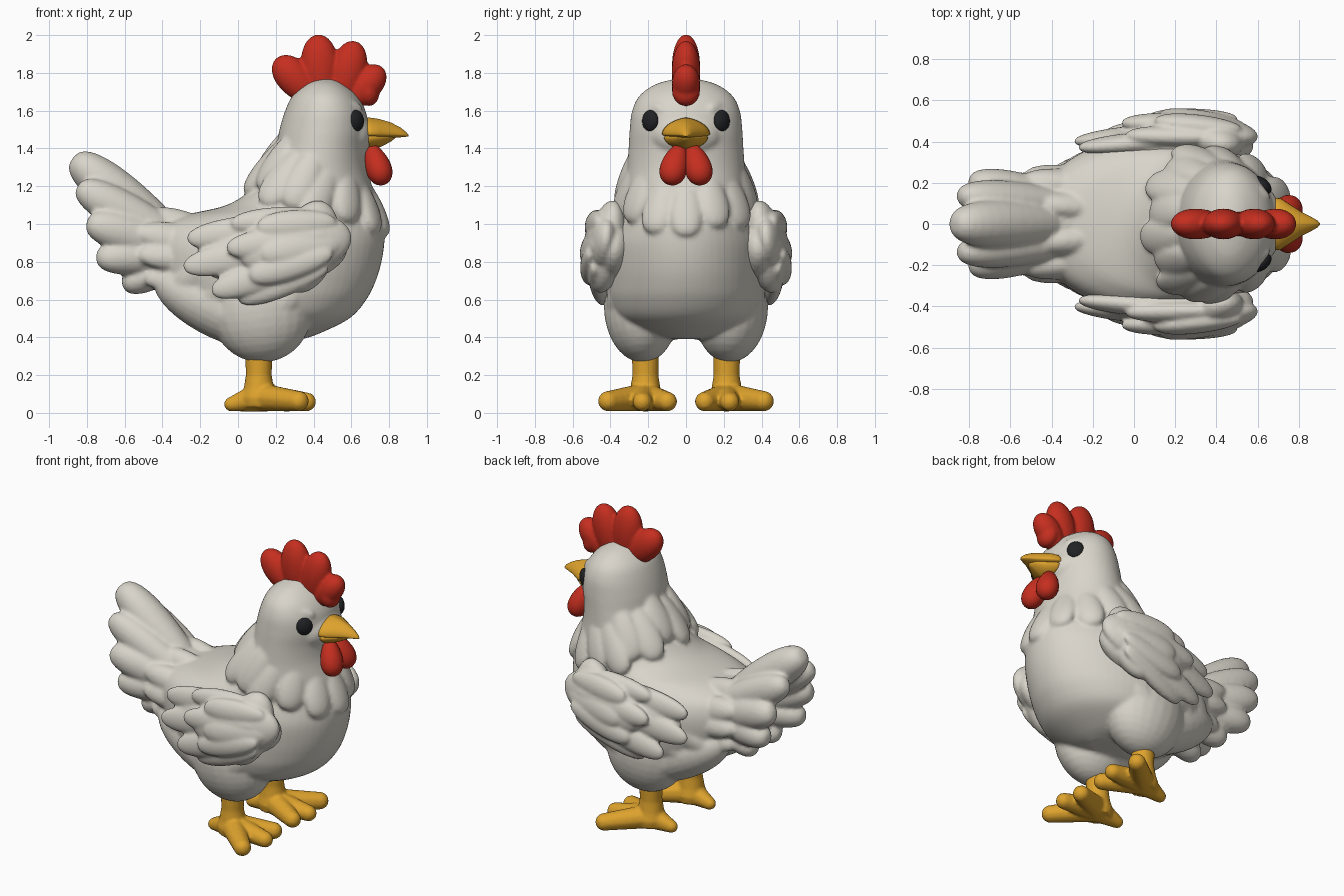
import bpy, bmesh, math
from mathutils import Vector, Matrix

if "Cube" in bpy.data.objects:
    bpy.data.objects.remove(bpy.data.objects["Cube"])


def material(name, rgb):
    m = bpy.data.materials.new(name)
    m.use_nodes = True
    m.diffuse_color = (*rgb, 1)
    bsdf = m.node_tree.nodes["Principled BSDF"]
    bsdf.inputs["Base Color"].default_value = (*rgb, 1)
    bsdf.inputs["Roughness"].default_value = 0.7
    return m


WHITE = material("feather white", (0.69, 0.66, 0.59))
RED = material("comb red", (0.56, 0.028, 0.014))
GOLD = material("beak gold", (0.73, 0.365, 0.026))
BLACK = material("eye black", (0.015, 0.016, 0.018))


def finish(name, bm, mat, voxel=None, smooth=2):
    """Turn a bmesh into a smooth object, optionally fused into one skin."""
    bmesh.ops.recalc_face_normals(bm, faces=bm.faces[:])
    for f in bm.faces:
        f.smooth = True
    me = bpy.data.meshes.new(name)
    bm.to_mesh(me)
    bm.free()
    me.materials.append(mat)
    ob = bpy.data.objects.new(name, me)
    bpy.context.collection.objects.link(ob)
    if voxel:
        r = ob.modifiers.new("fuse", 'REMESH')
        r.mode = 'VOXEL'
        r.voxel_size = voxel
        r.use_smooth_shade = True
        s = ob.modifiers.new("soften", 'SMOOTH')
        s.factor = 0.5
        s.iterations = smooth


def lobe(bm, a, b, width, thick, normal=(0, 1, 0), taper=0.0, blunt=0.0):
    """Egg-shaped lobe from a to b; thin along normal, fatter at b by taper."""
    a, b = Vector(a), Vector(b)
    axis = (b - a).normalized()
    side = axis.cross(Vector(normal)).normalized()
    out = side.cross(axis)
    frame = Matrix((out, side, axis)).transposed()
    half = (b - a).length / 2
    made = bmesh.ops.create_uvsphere(bm, u_segments=24, v_segments=18, radius=1)
    for v in made["verts"]:
        k = (1 + taper * v.co.z) * max(1 - v.co.z ** 2, .001) ** -blunt
        v.co = (a + b) / 2 + frame @ Vector(
            (v.co.x * thick * k, v.co.y * width * k, v.co.z * half))


def loft(bm, rings):
    """Skin a list of equal-length point rings and cap both ends."""
    loops = [[bm.verts.new(p) for p in r] for r in rings]
    n = len(loops[0])
    for lo, hi in zip(loops, loops[1:]):
        for i in range(n):
            bm.faces.new((lo[i], lo[(i + 1) % n], hi[(i + 1) % n], hi[i]))
    bm.faces.new(loops[0])
    bm.faces.new(loops[-1])


# Body, neck and head: height, back x, front x, half width
ROWS = [
    (.39, .08, .34, .08), (.42, -.06, .43, .22), (.5, -.24, .59, .36),
    (.6, -.38, .68, .415), (.7, -.46, .73, .43), (.8, -.5, .76, .435),
    (.9, -.5, .775, .43), (.98, -.46, .775, .40), (1.04, -.32, .76, .365),
    (1.1, -.06, .74, .345), (1.2, .09, .71, .325), (1.3, .16, .685, .312),
    (1.4, .2, .68, .304), (1.5, .22, .69, .298), (1.6, .25, .675, .285),
    (1.68, .29, .63, .245), (1.74, .36, .56, .16), (1.77, .43, .5, .05)]


def dense(rows, steps=5):
    """Catmull-Rom resampling of the profile rows."""
    result = []
    for i in range(len(rows) - 1):
        quad = [rows[max(i - 1, 0)], rows[i], rows[i + 1],
                rows[min(i + 2, len(rows) - 1)]]
        for j in range(steps):
            t = j / steps
            result.append([b + t / 2 * (c - a + t * (2 * a - 5 * b + 4 * c - d
                           + t * (3 * (b - c) + d - a)))
                           for a, b, c, d in zip(*quad)])
    return result + [rows[-1]]


PROFILE = dense(ROWS)


def ring_point(row, ang):
    z, x0, x1, w = row
    return Vector(((x0 + x1) / 2 + (x1 - x0) / 2 * math.cos(ang),
                   w * math.sin(ang), z))


def skin(z, ang):
    """Point on the body surface nearest a height, at a heading (0 = front)."""
    return ring_point(min(PROFILE, key=lambda r: abs(r[0] - z)), ang)


bm = bmesh.new()
SEG = 64
loft(bm, [[ring_point(r, math.tau * i / SEG) for i in range(SEG)] for r in PROFILE])

# Thighs, flanks, flank feathers and brows
for s in (1, -1):
    lobe(bm, (.16, s * .22, .27), (.08, s * .26, .86), .27, .195, taper=-.05)
    lobe(bm, (.28, s * .21, .39), (-.44, s * .18, .72), .17, .17)
    for x, z in ((.04, .42), (-.08, .47), (-.2, .55), (-.32, .63)):
        lobe(bm, (x + .3, s * .37, z + .24), (x - .02, s * (.34 + x * .3), z),
             .09, .06, (0, s, -.3), .1, .08)
    lobe(bm, (.52, s * .22, 1.63), (.66, s * .12, 1.6), .04, .03, (1, s, 0))
# Face bulge behind the beak
lobe(bm, (.44, 0, 1.47), (.715, 0, 1.47), .2, .13, (0, 0, 1), 0, .08)

# Hackle fringe round the base of the neck
COUNT = 15
for i in range(COUNT):
    ang = math.tau * i / COUNT
    tip_z = 1.05 - .115 * math.cos(ang) + .03 * (i % 2)
    out = Vector((math.cos(ang), math.sin(ang), .15))
    tip, root = skin(tip_z, ang) + out * .006, skin(tip_z + .3, ang) - out * .035
    lobe(bm, root, tip, .085, .046, out, .22, .1)

# Tail fan: one upright centre feather and mirrored side feathers
lobe(bm, (-.25, 0, .86), (-.875, 0, 1.35), .115, .115, (.6, 0, .8), .22, .14)
FAN = [(-.85, .14, 1.2, .105), (-.80, .21, 1.01, .105),
       (-.75, .2, .82, .095), (-.61, .13, .67, .08)]
for s in (1, -1):
    for x, y, z, w in FAN:
        lobe(bm, (-.2, s * .08, .84), (x, s * y, z), w, .09, (-.2, s, .2), .2, .12)
    # Short coverts over the tail root
    for x, y, z in ((-.49, .1, 1.05), (-.54, .22, .96), (-.53, .24, .84),
                    (-.5, .2, .71)):
        lobe(bm, (-.1, s * y * .8, z * .5 + .4), (x, s * y, z), .085, .065,
             (-.1, s, .4), 0, .05)
lobe(bm, (-.1, 0, .92), (-.52, 0, 1.02), .16, .08, (0, 0, 1))
lobe(bm, (-.1, 0, .84), (-.6, 0, .80), .22, .16, (0, 0, 1))
finish("body", bm, WHITE, .013, 3)

# Wings: a filled shoulder with three layers of swept-back feathers
QUILLS = [((.42, .43, 1.01), (-.27, .37, .92), .085),
          ((.45, .47, .92), (-.29, .40, .77), .09),
          ((.45, .50, .83), (-.14, .44, .64), .085),
          ((.48, .49, .78), (.0, .43, .60), .075),
          ((.46, .42, 1.04), (-.04, .43, 1.0), .07),
          ((.48, .49, .94), (-.06, .49, .87), .08),
          ((.5, .51, .85), (.06, .51, .72), .08),
          ((.52, .46, 1.01), (.1, .50, .98), .08),
          ((.54, .47, .9), (.12, .53, .84), .09)]
for side, s in (("left", 1), ("right", -1)):
    bm = bmesh.new()
    for (ax, ay, az), (bx, by, bz), w in QUILLS:
        lobe(bm, (ax, s * ay, az), (bx, s * by, bz), w, .05, (0, s, .1), .1, .08)
    lobe(bm, (-.22, s * .35, .82), (.58, s * .38, .88), .19, .13, (0, s, .1))
    lobe(bm, (.0, s * .48, .84), (.6, s * .42, .94), .17, .09, (.1, s, .1))
    lobe(bm, (.3, s * .46, .64), (.45, s * .38, 1.12), .15, .1, (.2, s, .25))
    finish(side + "_wing", bm, WHITE, .011, 3)

# Legs with three front toes and a back toe
for side, s in (("left", 1), ("right", -1)):
    bm = bmesh.new()
    shin = []
    for z, r in ((.03, .085), (.08, .095), (.13, .08), (.2, .069), (.38, .074)):
        shin.append([(.11 + r * math.cos(math.tau * i / 20),
                      s * .215 + r * math.sin(math.tau * i / 20), z)
                     for i in range(20)])
    loft(bm, shin)
    for x, y, r in ((.415, .235, .052), (.362, .45, .056), (.385, .075, .054),
                    (-.075, .2, .04)):
        start, end = Vector((.11, s * .215, .09)), Vector((x, s * y, .09))
        end -= (end - start).normalized() * r
        for i in range(15):
            t = i / 14
            k = .078 + (r - .078) * t
            p = start.lerp(end, t)
            p.z = k + .006
            bmesh.ops.create_icosphere(bm, subdivisions=2, radius=k,
                                       matrix=Matrix.Translation(p))
    finish(side + "_leg", bm, GOLD, .01, 4)

# Comb lobes along the crown
bm = bmesh.new()
for x0, z0, x1, z1, w in ((.43, 1.64, .2, 1.875, .092), (.45, 1.6, .422, 2.003, .1),
                          (.53, 1.6, .622, 1.968, .095), (.58, 1.62, .765, 1.83, .08),
                          (.67, 1.82, .70, 1.625, .06)):
    lobe(bm, (x0, 0, z0), (x1, 0, z1), w, .074, taper=.15)
lobe(bm, (.3, 0, 1.74), (.7, 0, 1.74), .08, .06)
finish("comb", bm, RED, .01, 2)

# Wattles and eyes
for side, s in (("left", 1), ("right", -1)):
    bm = bmesh.new()
    lobe(bm, (.695, s * .025, 1.43), (.775, s * .09, 1.21), .066, .07, (0, 1, 0), .3)
    finish(side + "_wattle", bm, RED)
    bm = bmesh.new()
    lobe(bm, (.62, s * .188, 1.487), (.62, s * .188, 1.603), .055, .034,
         (.66, s * .75, 0))
    finish(side + "_eye", bm, BLACK)


# Beak halves: x, centre z, half width, rise above, drop below
def beak(name, rows):
    bm = bmesh.new()
    rings = []
    for x, z, w, up, down in rows:
        ring = []
        for i in range(32):
            c, q = math.cos(math.tau * i / 32), math.sin(math.tau * i / 32)
            ring.append((x, w * c * abs(c) ** .35, z + (up if q > 0 else down) * q))
        rings.append(ring)
    loft(bm, rings)
    finish(name, bm, GOLD)


beak("upper_beak", [(.66, 1.475, .13, .09, .02), (.71, 1.475, .125, .087, .02),
                    (.75, 1.475, .1, .08, .02), (.81, 1.475, .06, .062, .02),
                    (.86, 1.473, .034, .038, .014), (.89, 1.47, .017, .017, .008),
                    (.902, 1.468, .004, .004, .004)])
beak("lower_beak", [(.66, 1.46, .12, .015, .07), (.71, 1.46, .115, .015, .068),
                    (.76, 1.46, .075, .015, .05), (.81, 1.462, .038, .01, .025),
                    (.835, 1.463, .008, .004, .006)])
